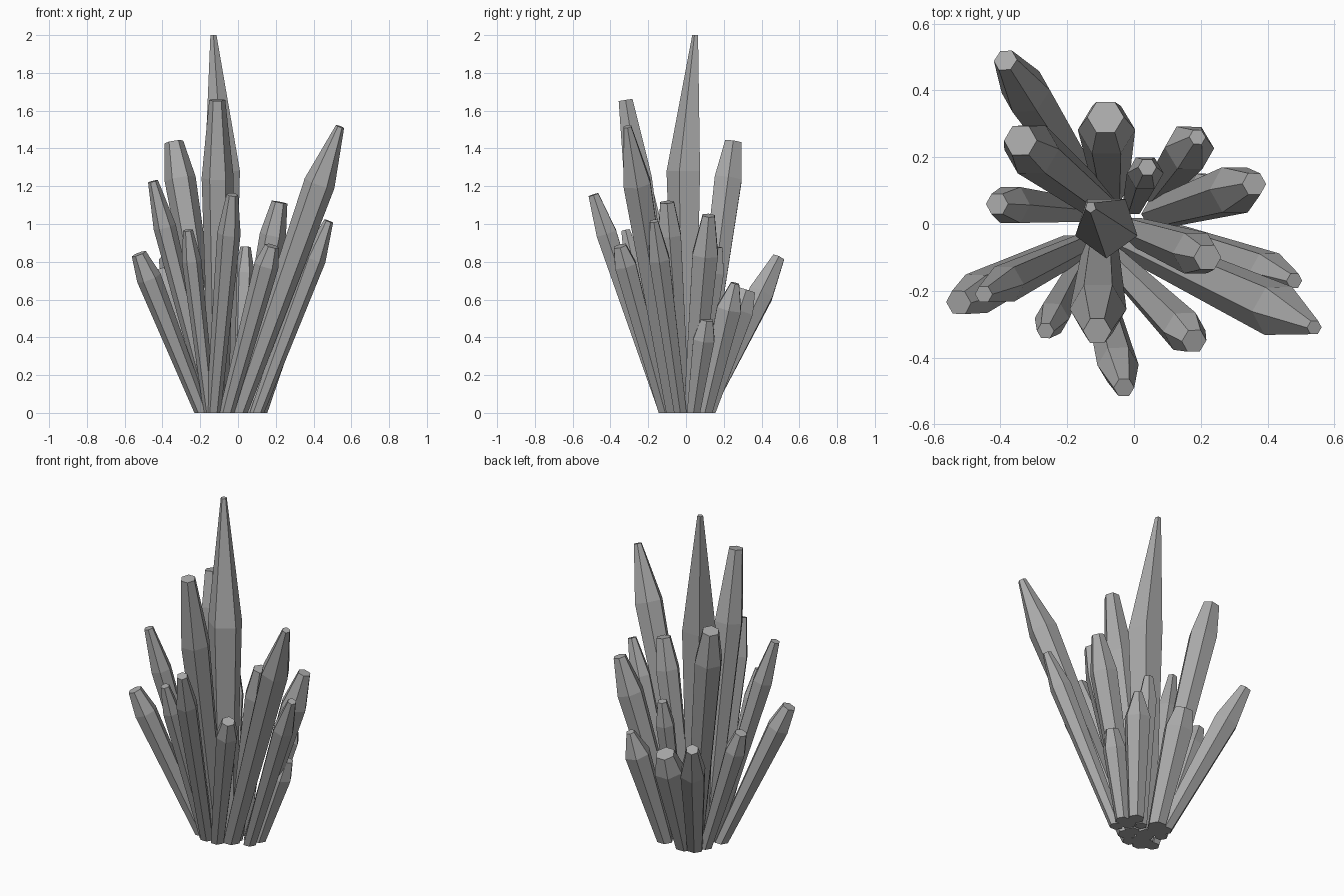
import bpy
import bmesh
from math import cos, sin, tau, radians
from mathutils import Vector

if "Cube" in bpy.data.objects:
    bpy.data.objects.remove(bpy.data.objects["Cube"], do_unlink=True)

# Single stone colour
stone = bpy.data.materials.new("grey_crystal")
stone.use_nodes = True
grey = (0.4, 0.4, 0.4, 1.0)
stone.diffuse_color = grey
stone.node_tree.nodes["Principled BSDF"].inputs["Base Color"].default_value = grey


def ring(bm, centre, axis, radius, sides, phase):
    """Add a regular polygon of vertices square to the given axis."""
    turn = Vector((0, 0, 1)).rotation_difference(axis)
    verts = []
    for i in range(sides):
        angle = phase + tau * i / sides
        spoke = Vector((cos(angle), sin(angle), 0)) * radius
        verts.append(bm.verts.new(centre + turn @ spoke))
    return verts


def crystal(name, base, tip, shoulder, radius, tip_radius=None,
            sides=6, phase=0, shoulder_centre=None):
    """Flat-faced prism that widens to a shoulder, then tapers to a blunt tip."""
    up = Vector((0, 0, 1))
    foot, top = Vector((*base, 0)), Vector(tip)
    middle = foot.lerp(top, shoulder)
    if shoulder_centre:
        middle.xy = shoulder_centre
    axis = (middle - foot).normalized()
    if tip_radius is None:
        tip_radius = radius * 0.5
    # Lower the tip centre so the raised edge of the end face meets its height
    top.z -= tip_radius * axis.xy.length * 0.5
    phase = radians(phase)

    bm = bmesh.new()
    rings = [ring(bm, foot, up, radius * 0.62, sides, phase),
             ring(bm, middle, axis, radius, sides, phase),
             ring(bm, top, axis, tip_radius, sides, phase)]
    for low, high in zip(rings, rings[1:]):
        for i in range(sides):
            j = (i + 1) % sides
            bm.faces.new((low[i], low[j], high[j], high[i]))
    bm.faces.new(reversed(rings[0]))
    bm.faces.new(rings[-1])
    bmesh.ops.recalc_face_normals(bm, faces=bm.faces)

    mesh = bpy.data.meshes.new(name)
    bm.to_mesh(mesh)
    bm.free()
    mesh.materials.append(stone)
    obj = bpy.data.objects.new(name, mesh)
    bpy.context.collection.objects.link(obj)
    return obj


# Central spire, with its point off to one side
crystal("central_spire", base=(-.08, 0), tip=(-.13, .05, 2), shoulder=.64, radius=.098,
        tip_radius=.017, sides=5, phase=-90, shoulder_centre=(-.083, -.005))

# Tall shards around the spire
crystal("tall_front_shard", base=(-.1, -.06), tip=(-.11, -.32, 1.66), shoulder=.75, radius=.085)
crystal("tall_left_shard", base=(0, -.06), tip=(.54, -.31, 1.52), shoulder=.8, radius=.083,
        tip_radius=.023)
crystal("tall_back_shard", base=(-.1, .06), tip=(-.34, .25, 1.44), shoulder=.86, radius=.083,
        tip_radius=.05)
crystal("tall_right_shard", base=(-.14, -.06), tip=(-.45, -.21, 1.23), shoulder=.8, radius=.06,
        tip_radius=.027)

# Front shards
crystal("front_leaning_shard", base=(-.13, -.11), tip=(-.03, -.49, 1.16), shoulder=.82, radius=.062)
crystal("front_left_shard", base=(-.06, -.11), tip=(.18, -.35, .89), shoulder=.88, radius=.065,
        tip_radius=.038)
crystal("front_right_shard", base=(-.15, -.1), tip=(-.265, -.32, .97), shoulder=.83, radius=.052)

# Left shards
crystal("left_leaning_shard", base=(.1, -.03), tip=(.48, -.17, 1.02), shoulder=.8, radius=.062,
        tip_radius=.025)
crystal("left_inner_shard", base=(0, -.02), tip=(.22, -.1, 1.12), shoulder=.84, radius=.07,
        tip_radius=.042)
crystal("left_back_shard", base=(.07, .03), tip=(.36, .12, 1.05), shoulder=.8, radius=.078,
        tip_radius=.037)
crystal("left_short_shard", base=(.115, .04), tip=(.25, .11, .5), shoulder=.78, radius=.065,
        tip_radius=.038)

# Back shards
crystal("back_left_shard", base=(.07, .1), tip=(.19, .26, .69), shoulder=.8, radius=.075,
        tip_radius=.025)
crystal("back_inner_shard", base=(0, .06), tip=(.04, .17, .88), shoulder=.84, radius=.055)
crystal("back_broad_shard", base=(-.07, .11), tip=(-.085, .32, .66), shoulder=.82, radius=.086,
        tip_radius=.055)
crystal("back_right_shard", base=(-.13, .1), tip=(-.385, .49, .83), shoulder=.76, radius=.075,
        tip_radius=.036)

# Right shards
crystal("right_short_shard", base=(-.16, .04), tip=(-.41, .06, .77), shoulder=.84, radius=.062,
        tip_radius=.035)
crystal("right_leaning_shard", base=(-.19, -.07), tip=(-.525, -.235, .85), shoulder=.84, radius=.066,
        tip_radius=.04)
